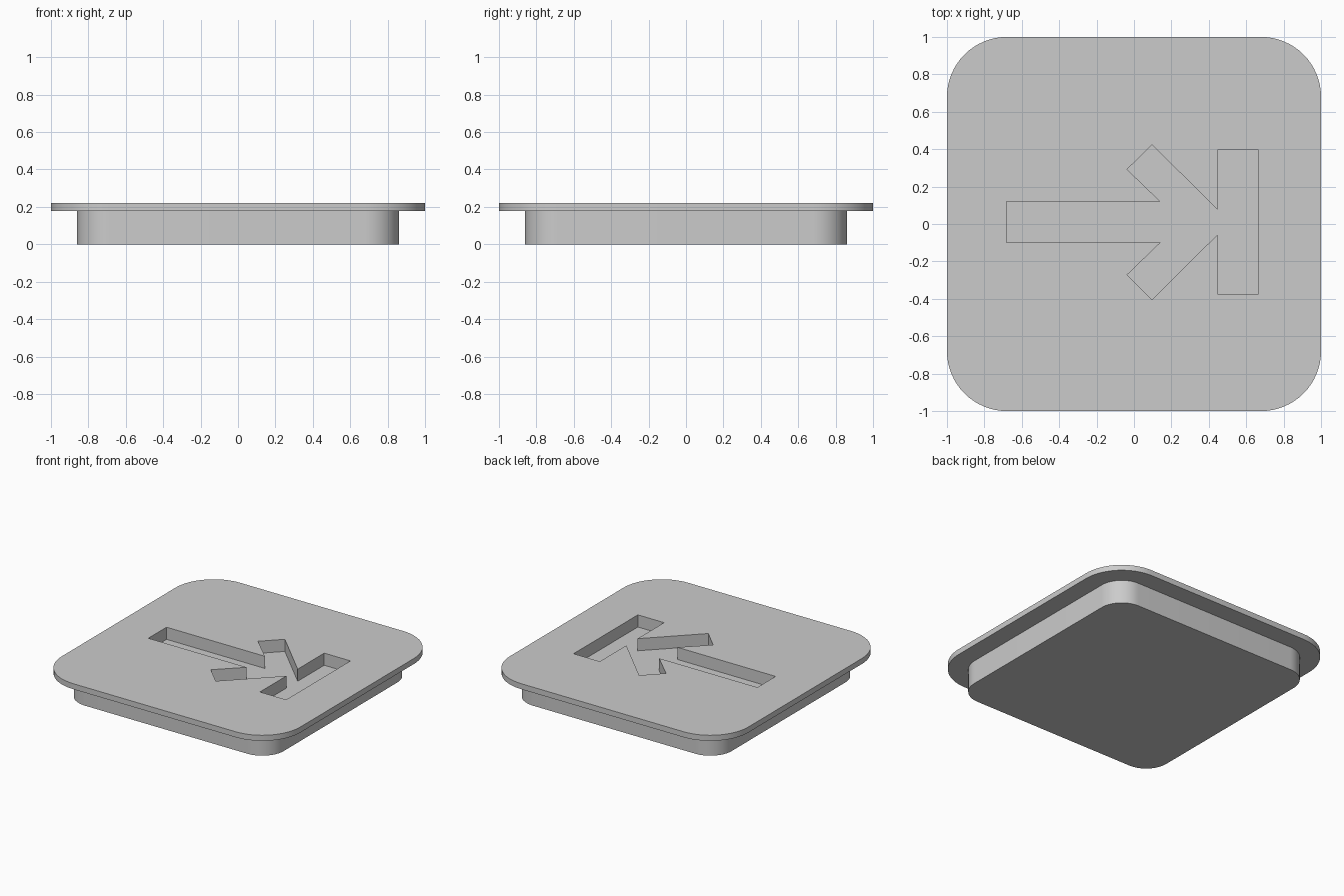
import bpy
import bmesh
import math

cube = bpy.data.objects.get("Cube")
if cube:
    bpy.data.objects.remove(cube, do_unlink=True)

TOP, STEP, FLOOR = 0.22, 0.178, 0.128
INSET = 0.14
CORNER = 0.32
CENTRE_Y = 0.01

grey = bpy.data.materials.new("plain_grey")
grey.use_nodes = True
colour = (0.6, 0.6, 0.6, 1)
grey.diffuse_color = colour
grey.node_tree.nodes["Principled BSDF"].inputs["Base Color"].default_value = colour


def rounded_square(half, radius, steps=16):
    """Counter-clockwise outline with round corners."""
    points = []
    for corner in range(4):
        mid = math.radians(45 + 90 * corner)
        cx = math.copysign(half - radius, math.cos(mid))
        cy = math.copysign(half - radius, math.sin(mid))
        for i in range(steps + 1):
            a = math.radians(90) * (corner + i / steps)
            points.append((cx + radius * math.cos(a), cy + radius * math.sin(a)))
    return points


def loft(name, sections):
    """Closed solid through stacked (outline, height) sections."""
    bm = bmesh.new()
    rings = [[bm.verts.new((x, y, z)) for x, y in outline] for outline, z in sections]
    for low, high in zip(rings, rings[1:]):
        for i in range(len(low)):
            j = (i + 1) % len(low)
            bm.faces.new((low[i], low[j], high[j], high[i]))
    bm.faces.new(rings[0][::-1])
    bm.faces.new(rings[-1])
    bmesh.ops.recalc_face_normals(bm, faces=bm.faces)
    mesh = bpy.data.meshes.new(name)
    bm.to_mesh(mesh)
    bm.free()
    mesh.materials.append(grey)
    obj = bpy.data.objects.new(name, mesh)
    bpy.context.collection.objects.link(obj)
    return obj


# Tile: narrow base with a wider flange on top
base = rounded_square(1 - INSET, CORNER - INSET)
flange = rounded_square(1, CORNER)
tile = loft("recessed_tile", [(base, 0), (base, STEP), (flange, STEP), (flange, TOP)])

# Arrow and end bar recess: upper half of the outline, mirrored below
upper = [(0.666, 0.385), (0.446, 0.385), (0.446, 0.067), (0.096, 0.414),
         (-0.037, 0.282), (0.142, 0.109), (-0.682, 0.109)]
lower = [(x, -y) for x, y in reversed(upper)]
arrow = [(x, y + CENTRE_Y) for x, y in upper + lower]
cutter = loft("arrow_cutter", [(arrow, FLOOR), (arrow, TOP + 0.1)])
cutter.hide_render = True

cut = tile.modifiers.new("arrow_recess", "BOOLEAN")
cut.operation = "DIFFERENCE"
cut.solver = "EXACT"
cut.object = cutter

bpy.ops.object.select_all(action="DESELECT")
bpy.context.view_layer.objects.active = tile
tile.select_set(True)
bpy.ops.object.modifier_apply(modifier=cut.name)
bpy.data.objects.remove(cutter, do_unlink=True)
bpy.ops.object.shade_smooth_by_angle(angle=math.radians(30))
